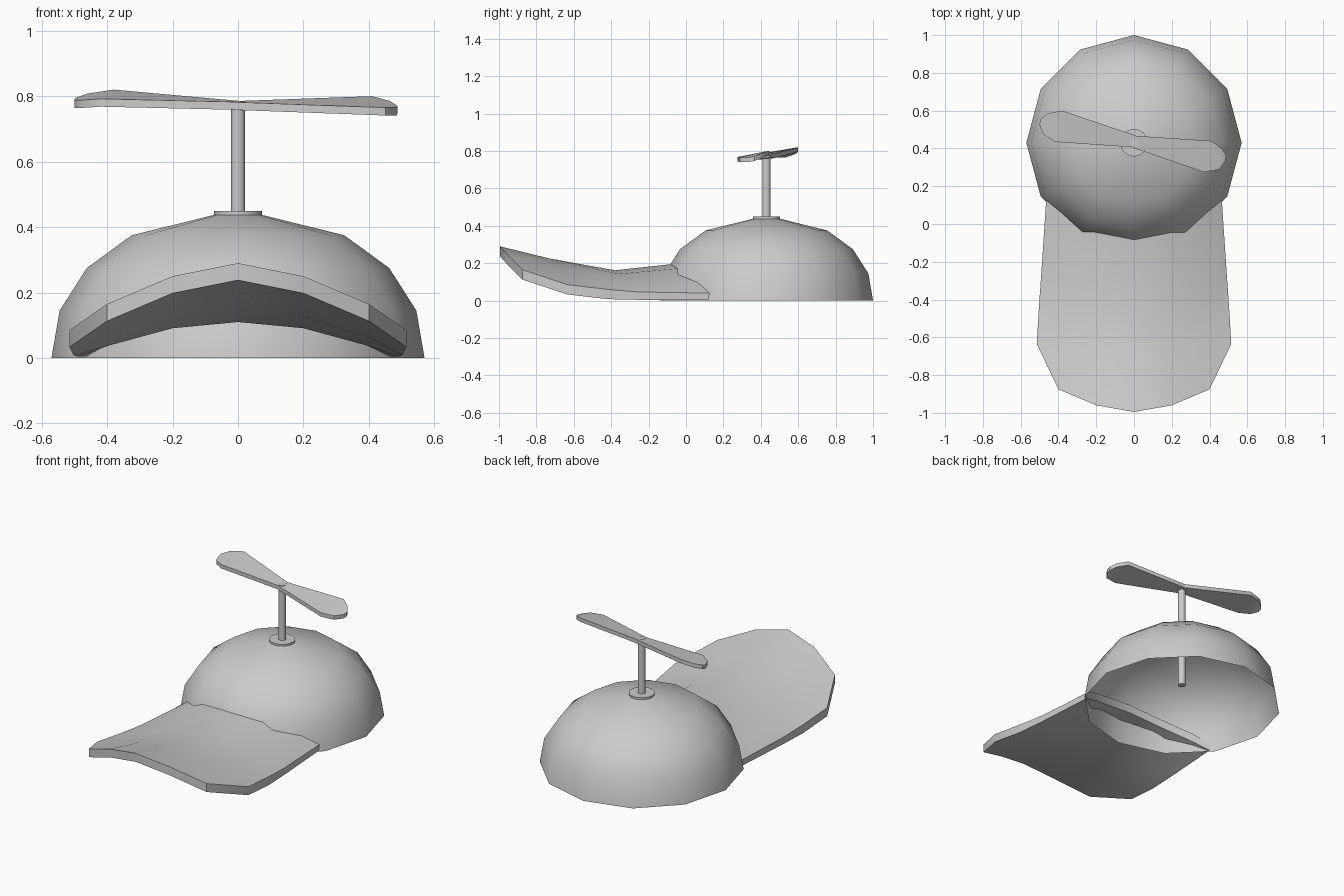
import bpy, bmesh
from math import cos, sin, pi, radians

if "Cube" in bpy.data.objects:
    bpy.data.objects.remove(bpy.data.objects["Cube"])

CY = 0.43  # y of the crown axis


def finish(name, bm, angle=35, recalc=True):
    if recalc:
        bmesh.ops.recalc_face_normals(bm, faces=bm.faces)
    me = bpy.data.meshes.new(name)
    bm.to_mesh(me)
    bm.free()
    ob = bpy.data.objects.new(name, me)
    bpy.context.collection.objects.link(ob)
    bpy.ops.object.select_all(action='DESELECT')
    ob.select_set(True)
    bpy.context.view_layer.objects.active = ob
    bpy.ops.object.shade_smooth_by_angle(angle=radians(angle))
    return ob


def lathe(name, profile, sides, angle=35):
    """Revolve (radius, z) points around the crown axis."""
    bm = bmesh.new()
    rings = []
    for r, z in profile:
        if r == 0:
            rings.append([bm.verts.new((0, CY, z))] * sides)
        else:
            rings.append([bm.verts.new((r * cos(2 * pi * i / sides),
                                        CY + r * sin(2 * pi * i / sides), z))
                          for i in range(sides)])
    for a, b in zip(rings, rings[1:]):
        for i in range(sides):
            j = (i + 1) % sides
            bm.faces.new(list(dict.fromkeys((a[i], a[j], b[j], b[i]))))
    return finish(name, bm, angle)


def slab(name, rows, thick):
    """Closed sheet from a grid of top points, thickened straight down."""
    bm = bmesh.new()
    top = [[bm.verts.new(p) for p in row] for row in rows]
    low = [[bm.verts.new((x, y, max(0.004, z - thick))) for x, y, z in row] for row in rows]
    n, m = len(rows), len(rows[0])
    for i in range(n - 1):
        for j in range(m - 1):
            for g in (top, low):
                bm.faces.new((g[i][j], g[i + 1][j], g[i + 1][j + 1], g[i][j + 1]))
    loop = ([(0, j) for j in range(m)] + [(i, m - 1) for i in range(1, n)]
            + [(n - 1, j) for j in range(m - 2, -1, -1)] + [(i, 0) for i in range(n - 2, 0, -1)])
    for (a, b), (c, d) in zip(loop, loop[1:] + loop[:1]):
        bm.faces.new((top[a][b], top[c][d], low[c][d], low[a][b]))
    return finish(name, bm)


# Crown: open 12-sided dome
lathe("crown", [(0.57, 0), (0.545, 0.145), (0.462, 0.275), (0.325, 0.375),
                (0.07, 0.438), (0, 0.442)], 12, 60)

# Washer and spindle, which runs down inside the crown
lathe("washer", [(0, 0.434), (0.073, 0.434), (0.073, 0.449), (0, 0.449)], 16)
lathe("spindle", [(0, 0.13), (0.022, 0.13), (0.022, 0.785), (0, 0.785)], 12)

# Brim: arched sheet, half given by columns from centre to edge
half = [
    [(0, -0.995, 0.29), (0, -0.73, 0.225), (0, -0.38, 0.162), (0, -0.03, 0.20)],
    [(0.2, -0.96, 0.25), (0.2, -0.66, 0.178), (0.2, -0.36, 0.143), (0.2, -0.01, 0.175)],
    [(0.4, -0.875, 0.165), (0.4, -0.6, 0.115), (0.395, -0.32, 0.09), (0.385, 0.08, 0.10)],
    [(0.515, -0.635, 0.085), (0.502, -0.42, 0.06), (0.49, -0.25, 0.046), (0.465, 0.125, 0.04)],
]
mirrored = [[(-x, y, z) for x, y, z in col] for col in half[:0:-1]]
slab("brim", mirrored + half, 0.052)

# Propeller blades: rows of (back edge, front edge) from hub to tip
slab("left_blade", [
    [(0.01, 0.468, 0.785), (0.01, 0.405, 0.782)],
    [(-0.38, 0.60, 0.82), (-0.42, 0.435, 0.792)],
    [(-0.46, 0.585, 0.808), (-0.48, 0.475, 0.788)],
    [(-0.497, 0.55, 0.795), (-0.50, 0.525, 0.788)]], 0.024)
slab("right_blade", [
    [(-0.01, 0.468, 0.785), (-0.01, 0.405, 0.782)],
    [(0.41, 0.44, 0.80), (0.37, 0.275, 0.768)],
    [(0.465, 0.40, 0.785), (0.45, 0.288, 0.765)],
    [(0.487, 0.365, 0.77), (0.485, 0.335, 0.765)]], 0.024)
